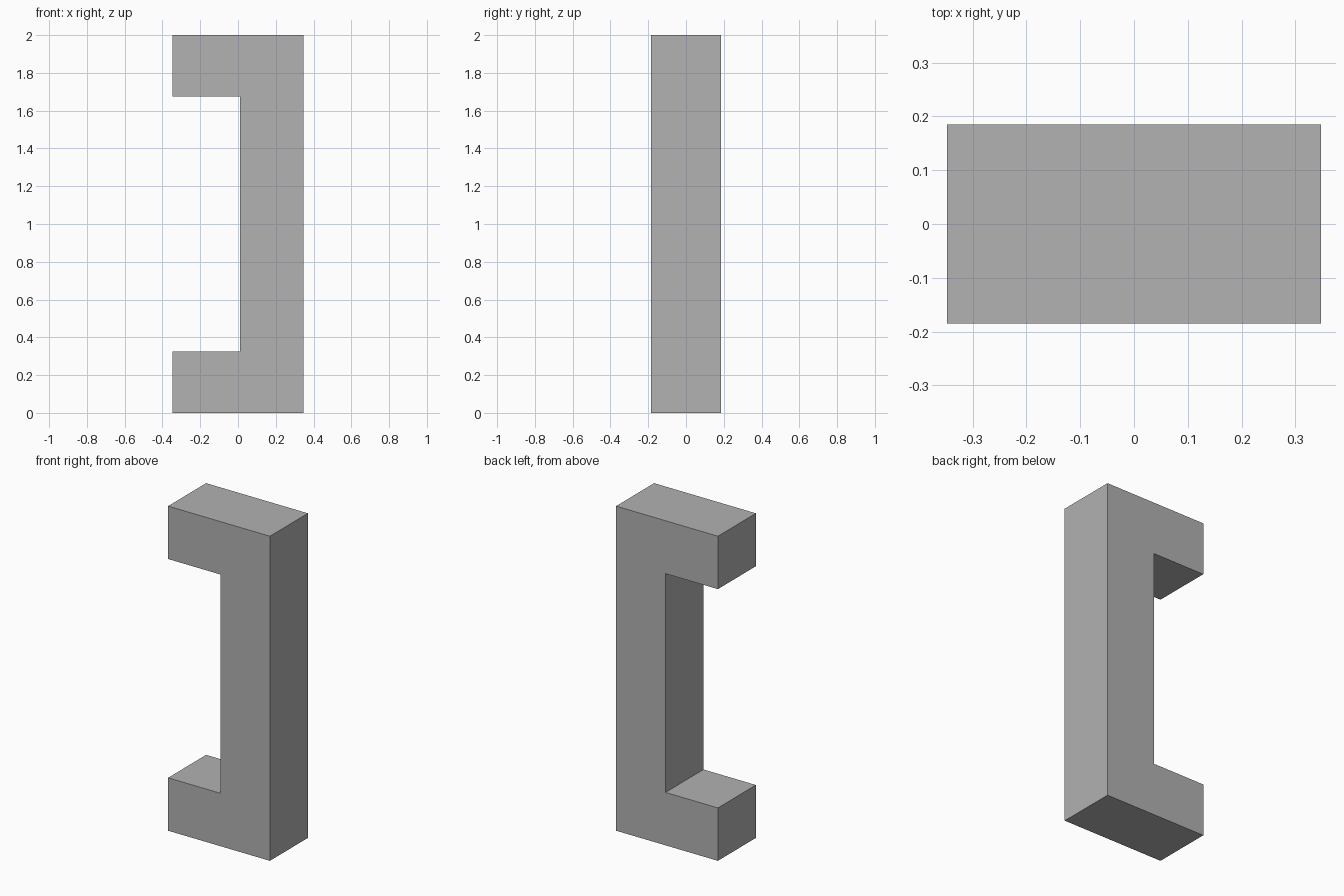
import bpy
import bmesh

cube = bpy.data.objects.get("Cube")
if cube:
    bpy.data.objects.remove(cube, do_unlink=True)

HALF_WIDTH, HALF_DEPTH, HEIGHT = 0.347, 0.185, 2.0
INNER_X, ARM = 0.01, 0.326

# Single grey finish
grey = bpy.data.materials.new("mid grey")
grey.use_nodes = True
colour = (0.445, 0.445, 0.445, 1)
grey.diffuse_color = colour
grey.node_tree.nodes["Principled BSDF"].inputs["Base Color"].default_value = colour

# Bracket outline: upright on the left, two arms reaching right
outline = [
    (-HALF_WIDTH, 0), (HALF_WIDTH, 0),
    (HALF_WIDTH, HEIGHT), (-HALF_WIDTH, HEIGHT),
    (-HALF_WIDTH, HEIGHT - ARM), (INNER_X, HEIGHT - ARM),
    (INNER_X, ARM), (-HALF_WIDTH, ARM),
]

# Extrude the outline from front to back
bm = bmesh.new()
front = bm.faces.new([bm.verts.new((x, -HALF_DEPTH, z)) for x, z in outline])
result = bmesh.ops.extrude_face_region(bm, geom=[front], use_keep_orig=True)
back = [v for v in result["geom"] if isinstance(v, bmesh.types.BMVert)]
bmesh.ops.translate(bm, verts=back, vec=(0, 2 * HALF_DEPTH, 0))
bmesh.ops.recalc_face_normals(bm, faces=bm.faces)

mesh = bpy.data.meshes.new("square_bracket")
bm.to_mesh(mesh)
bm.free()
mesh.materials.append(grey)
bracket = bpy.data.objects.new("square_bracket", mesh)
bpy.context.collection.objects.link(bracket)
